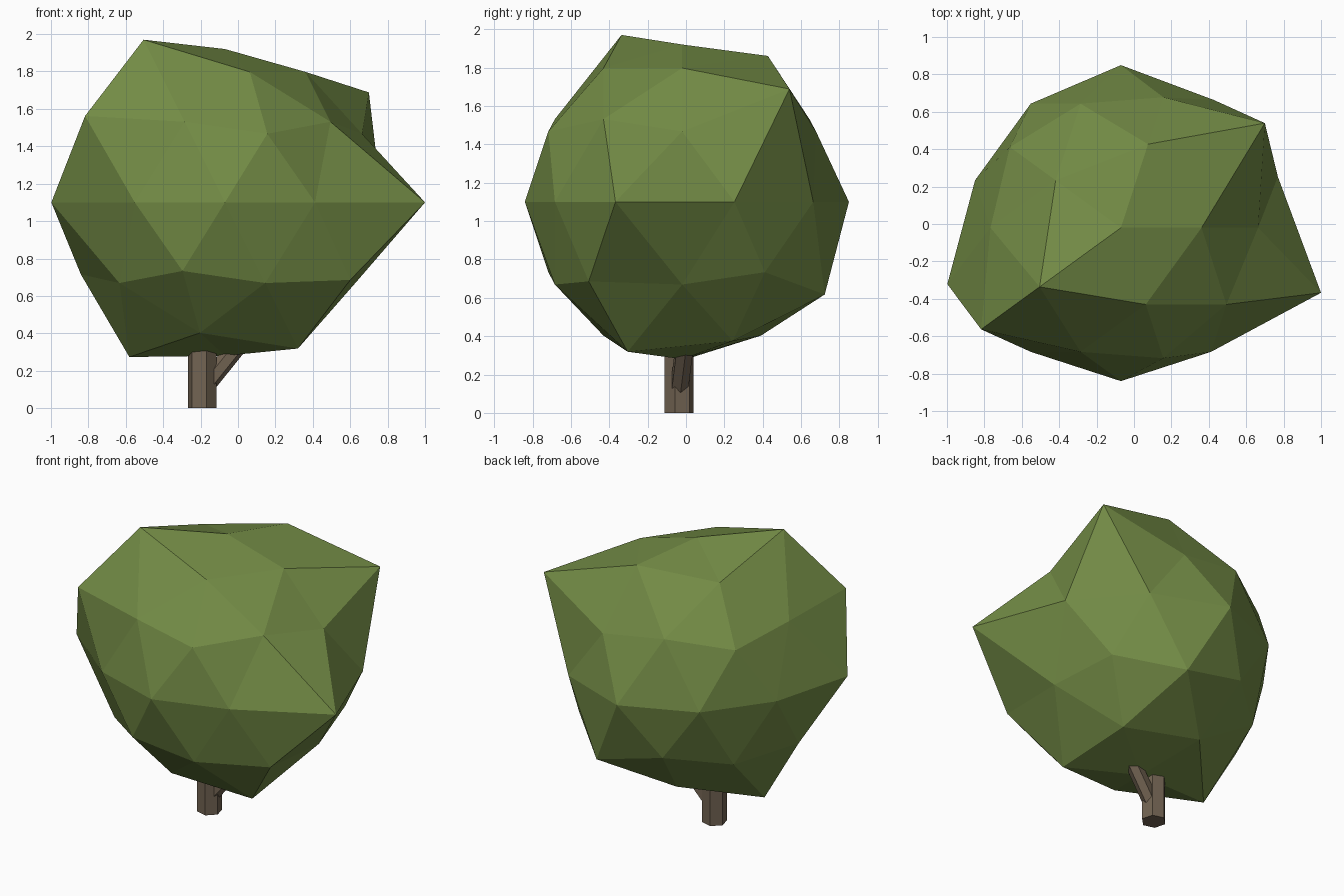
import bpy, bmesh, math
from mathutils import Vector, Matrix

if "Cube" in bpy.data.objects:
    bpy.data.objects.remove(bpy.data.objects["Cube"])

def material(name, rgb):
    m = bpy.data.materials.new(name)
    m.diffuse_color = (*rgb, 1)
    m.use_nodes = True
    m.node_tree.nodes["Principled BSDF"].inputs["Base Color"].default_value = m.diffuse_color
    return m

def finish(bm, name, mat):
    mesh = bpy.data.meshes.new(name)
    bm.to_mesh(mesh)
    bm.free()
    ob = bpy.data.objects.new(name, mesh)
    bpy.context.collection.objects.link(ob)
    mesh.materials.append(mat)
    return ob

def log(name, start, end, r1, r2, turn, mat):
    """Six-sided tapered log between two points."""
    a, b = Vector(start), Vector(end)
    d = b - a
    bm = bmesh.new()
    m = (Matrix.Translation((a + b) / 2) @ d.to_track_quat('Z', 'Y').to_matrix().to_4x4()
         @ Matrix.Rotation(math.radians(turn), 4, 'Z'))
    bmesh.ops.create_cone(bm, cap_ends=True, segments=6, radius1=r1, radius2=r2,
                          depth=d.length, matrix=m)
    return finish(bm, name, mat)

leaf = material("leaf green", (0.170, 0.258, 0.060))
bark = material("bark brown", (0.170, 0.127, 0.085))

# Crown: icosphere with some points pulled outwards
# (compass angle in degrees, unit height, stretch)
pulls = [
    (-144, 0.851, 1.247), (72, 0.851, 1.09),
    (-144, 0.447, 1.26), (36, 0.526, 1.364),
    (-18, 0, 1.372), (-162, 0, 1.19), (90, 0, 1.06), (54, 0, 1.03), (18, 0, 1.076),
    (-36, -0.447, 1.13), (180, -0.447, 1.05), (72, -0.526, 1.12),
    (-36, -0.851, 1.12), (36, -0.851, 1.04), (180, -0.851, 1.185),
]
bm = bmesh.new()
bmesh.ops.create_icosphere(bm, subdivisions=2, radius=1)
for ang, z, s in pulls:
    r, t = math.sqrt(1 - z * z), math.radians(ang)
    target = Vector((r * math.cos(t), r * math.sin(t), z))
    v = min(bm.verts, key=lambda v: (v.co.normalized() - target).length)
    v.co *= s
for v in bm.verts:
    v.co = v.co * 0.82 + Vector((-0.07, -0.02, 1.1))
finish(bm, "crown", leaf)

# Trunk and side branch
log("trunk", (-0.19, -0.037, 0), (-0.19, -0.037, 0.45), 0.079, 0.079, 15, bark)
log("branch", (-0.165, -0.035, 0.13), (0.06, 0.0, 0.41), 0.05, 0.05, 0, bark)
